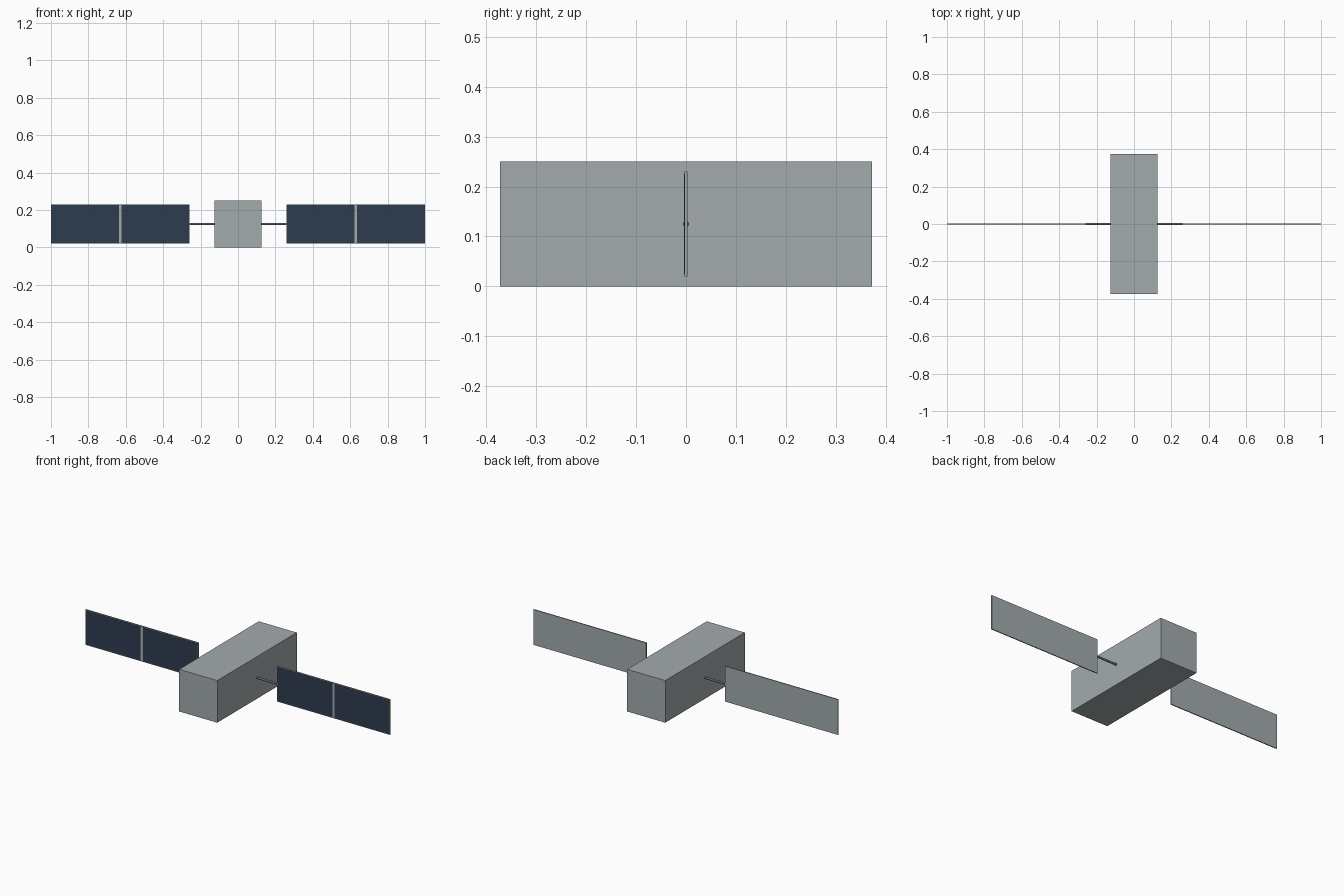
import bpy
import math

if "Cube" in bpy.data.objects:
    bpy.data.objects.remove(bpy.data.objects["Cube"], do_unlink=True)


def material(name, srgb):
    color = [((c / 255 + 0.055) / 1.055) ** 2.4 for c in srgb] + [1]
    m = bpy.data.materials.new(name)
    m.use_nodes = True
    m.diffuse_color = color
    m.node_tree.nodes["Principled BSDF"].inputs["Base Color"].default_value = color
    return m


def finish(name, mat):
    ob = bpy.context.object
    ob.name = name
    ob.data.materials.append(mat)
    return ob


def box(name, center, size, mat):
    bpy.ops.mesh.primitive_cube_add(size=1, location=center)
    ob = finish(name, mat)
    ob.scale = size
    bpy.ops.object.transform_apply(location=False, rotation=False, scale=True)
    return ob


metal = material("light grey metal", (163, 171, 173))
cell_blue = material("dark blue cell", (45, 59, 78))
rod_grey = material("dark grey rod", (105, 107, 109))

MID = 0.125            # height of the centre line
INNER, OUTER = 0.259, 1.0
THICK, HEIGHT = 0.006, 0.21
RIM, GAP = 0.004, 0.014

# Main body
box("body", (0, 0, MID), (0.25, 0.746, 0.25), metal)

for side, label in ((1, "left"), (-1, "right")):
    # Rod joining the body to the panel
    start = 0.12
    bpy.ops.mesh.primitive_cylinder_add(
        vertices=16, radius=0.006, depth=INNER - start,
        location=(side * (INNER + start) / 2, 0, MID),
        rotation=(0, math.pi / 2, 0))
    finish(label + "_rod", rod_grey)
    bpy.ops.object.shade_smooth_by_angle()

    # Panel backing, visible as rim and divider
    middle = (INNER + OUTER) / 2
    box(label + "_panel", (side * middle, 0, MID),
        (OUTER - INNER, THICK, HEIGHT), metal)

    # Two dark cells on the front face
    width = (OUTER - INNER - GAP) / 2 - RIM
    for step, place in ((-1, "inner"), (1, "outer")):
        x = middle + step * (GAP + width) / 2
        box(f"{label}_{place}_cell", (side * x, -THICK / 2, MID),
            (width, 0.002, HEIGHT - 2 * RIM), cell_blue)
